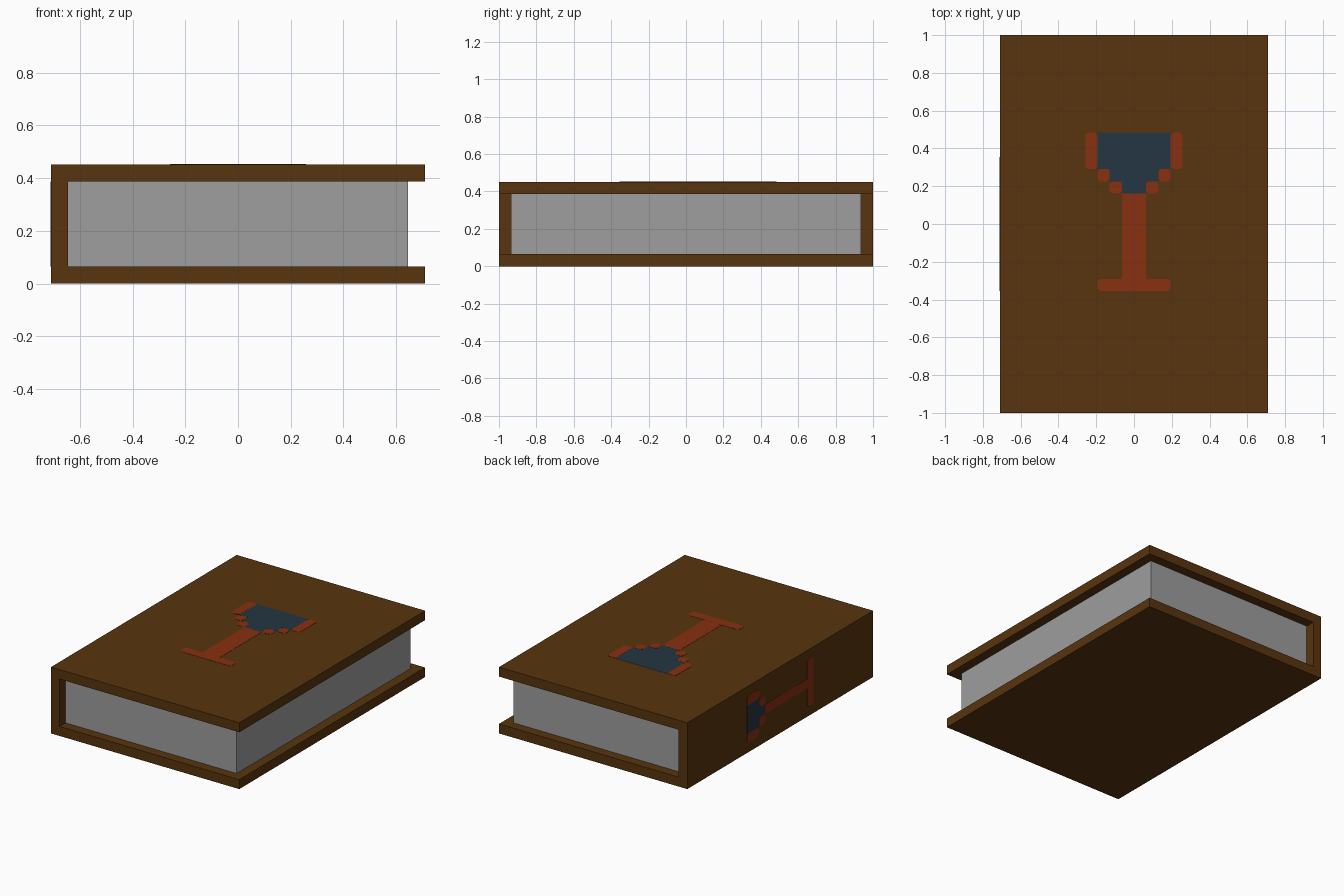
import bpy, bmesh
from mathutils import Matrix, Vector

if "Cube" in bpy.data.objects:
    bpy.data.objects.remove(bpy.data.objects["Cube"])

U = 2 / 31  # one grid cell; the book is 22 x 31 x 7 cells


def material(name, rgb):
    m = bpy.data.materials.new(name)
    m.diffuse_color = (*rgb, 1)
    m.use_nodes = True
    m.node_tree.nodes["Principled BSDF"].inputs["Base Color"].default_value = m.diffuse_color
    return m


BROWN = material("brown leather", (0.098, 0.034, 0.0044))
GREY = material("grey paper", (0.342, 0.342, 0.342))
RUST = material("rust red", (0.246, 0.030, 0.0052))
BLUE = material("dark blue", (0.0177, 0.0369, 0.0545))


def add_prism(bm, outline, low, high):
    """Extrude a counter-clockwise 2D outline from z=low to z=high."""
    face = bm.faces.new([bm.verts.new((x, y, low)) for x, y in outline])
    new = bmesh.ops.extrude_face_region(bm, geom=[face])["geom"]
    verts = [v for v in new if isinstance(v, bmesh.types.BMVert)]
    bmesh.ops.translate(bm, verts=verts, vec=(0, 0, high - low))


def finish(bm, name, mat, matrix=Matrix()):
    bm.transform(matrix)
    bmesh.ops.recalc_face_normals(bm, faces=bm.faces)
    mesh = bpy.data.meshes.new(name)
    bm.to_mesh(mesh)
    bm.free()
    mesh.materials.append(mat)
    obj = bpy.data.objects.new(name, mesh)
    bpy.context.collection.objects.link(obj)
    return obj


def rect(x0, y0, x1, y1, c=0.0):
    """Rectangle outline in cells, with optionally clipped corners."""
    if not c:
        return [(x0, y0), (x1, y0), (x1, y1), (x0, y1)]
    return [(x0 + c, y0), (x1 - c, y0), (x1, y0 + c), (x1, y1 - c),
            (x1 - c, y1), (x0 + c, y1), (x0, y1 - c), (x0, y0 + c)]


def plates(name, mat, rects, clip, thick, matrix):
    bm = bmesh.new()
    for r in rects:
        add_prism(bm, [(x * U, y * U) for x, y in rect(*r, clip)], 0, thick)
    finish(bm, name, mat, matrix)


def mirrored(rects):
    return rects + [(-x1, y0, -x0, y1) for x0, y0, x1, y1 in rects]


def goblet(name, half, rows, matrix):
    """Goblet emblem: stem half-width `half`, bowl stepping out over `rows` cells."""
    bowl = 7 + 1                      # bowl starts above foot and stem
    top = bowl + rows + (3 if rows == 2 else 2)
    w = half + rows                   # half-width of the liquid
    steps = [(half + i, bowl + i, half + i + 1, bowl + i + 1) for i in range(rows)]
    walls = [(w, bowl + rows, w + 1, top)]
    foot = half + 2
    solid = [(-foot, 0, foot, 1)]
    plates(name + "_rim", RUST, mirrored(steps + walls) + solid, 0.22, 0.0015, matrix)
    plates(name + "_stem", RUST, [(-half, 0.5, half, bowl)], 0, 0.0013, matrix)
    liquid = [(-half - i, bowl + i, half + i, bowl + i + 1) for i in range(rows)]
    liquid.append((-w, bowl + rows, w, top))
    plates(name + "_liquid", BLUE, liquid, 0, 0.001, matrix)


# Cover: C-shaped profile (spine at -x) extruded along y
bm = bmesh.new()
profile = [(-11, 0), (11, 0), (11, 1), (-10, 1), (-10, 6), (11, 6), (11, 7), (-11, 7)]
add_prism(bm, [(x * U, z * U) for x, z in profile], -1, 1)
finish(bm, "cover", BROWN, Matrix(((1, 0, 0, 0), (0, 0, 1, 0), (0, 1, 0, 0), (0, 0, 0, 1))))

# Page block
bm = bmesh.new()
add_prism(bm, [(x * U, y * U) for x, y in rect(-10, -14.5, 10, 14.5)], U, 6 * U)
finish(bm, "pages", GREY)

# Large emblem on the front cover
goblet("cover_emblem", 1, 2, Matrix.Translation(Vector((0, -5.5 * U, 7 * U))))

# Small emblem on the spine, facing -x with its bowl towards +y
spine = Matrix(((0, 0, -1, -11 * U), (0, 1, 0, -5.5 * U), (1, 0, 0, 3.5 * U), (0, 0, 0, 1)))
goblet("spine_emblem", 0.5, 1, spine)
